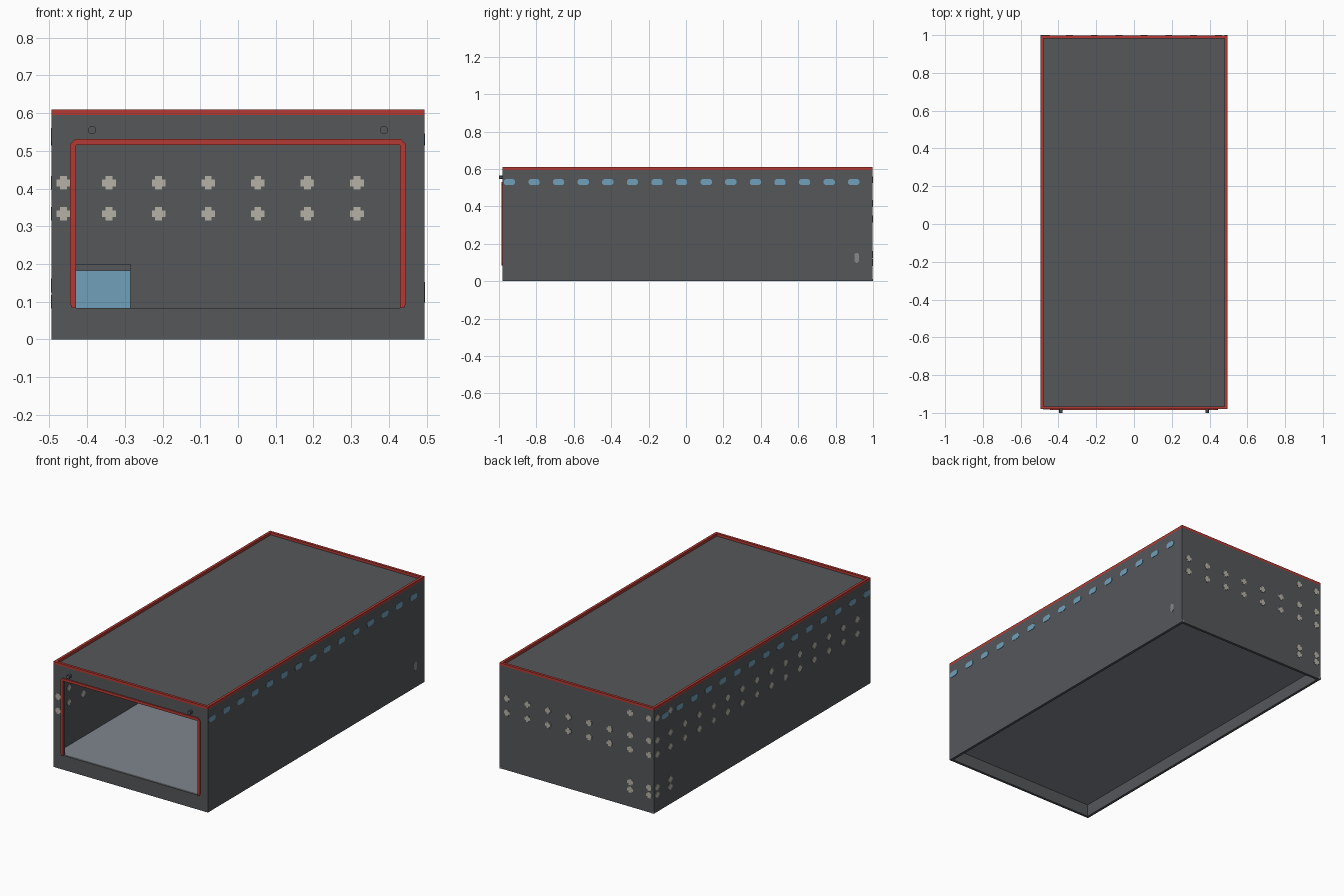
import bpy, bmesh
from mathutils import Vector

if "Cube" in bpy.data.objects:
    bpy.data.objects.remove(bpy.data.objects["Cube"])


def material(name, r, g, b):
    m = bpy.data.materials.new(name)
    m.use_nodes = True
    m.diffuse_color = (r, g, b, 1)
    m.node_tree.nodes["Principled BSDF"].inputs["Base Color"].default_value = (r, g, b, 1)
    return m


GREY = material("wall grey", 0.089, 0.095, 0.102)
RED = material("trim red", 0.456, 0.042, 0.033)
BEIGE = material("vent beige", 0.462, 0.445, 0.381)
BLUE = material("slot blue", 0.162, 0.352, 0.491)
FLOOR = material("floor grey", 0.212, 0.235, 0.27)
SILVER = material("fitting grey", 0.235, 0.246, 0.254)


def prisms(name, outlines, axis, lo, hi, mat, hole=None):
    """Extrude 2D outlines along an axis; hole needs as many points as its outline."""
    bm = bmesh.new()

    def point(p, d):
        u, v = p
        return Vector({"x": (d, u, v), "y": (u, d, v), "z": (u, v, d)}[axis])

    for outline in outlines:
        n = len(outline)
        loops = [[[bm.verts.new(point(p, d)) for p in pts] for d in (lo, hi)]
                 for pts in ([outline, hole] if hole else [outline])]
        for a, b in loops:
            for i in range(n):
                j = (i + 1) % n
                bm.faces.new((a[i], a[j], b[j], b[i]))
        for side in (0, 1):
            if hole:
                a, b = loops[0][side], loops[1][side]
                for i in range(n):
                    j = (i + 1) % n
                    bm.faces.new((a[i], a[j], b[j], b[i]))
            else:
                bm.faces.new(loops[0][side])
    bmesh.ops.recalc_face_normals(bm, faces=bm.faces)
    mesh = bpy.data.meshes.new(name)
    bm.to_mesh(mesh)
    bm.free()
    mesh.materials.append(mat)
    ob = bpy.data.objects.new(name, mesh)
    bpy.context.collection.objects.link(ob)
    return ob


def rect(u0, u1, v0, v1):
    return [(u0, v0), (u1, v0), (u1, v1), (u0, v1)]


def cross(u, v, r=0.018):
    a = r / 2
    quarter = [(r, -a), (r, a), (a, a)]
    pts = []
    for _ in range(4):
        pts += quarter
        quarter = [(-y, x) for x, y in quarter]
    return [(u + x, v + y) for x, y in pts]


def octagon(u, v, w, h, c=0.009):
    pts = [(w, c - h), (w, h - c), (w - c, h), (c - w, h),
           (-w, h - c), (-w, c - h), (c - w, -h), (w - c, -h)]
    return [(u + x, v + y) for x, y in pts]


X, FRONT, BACK, TOP = 0.494, -0.98, 0.998, 0.61
T = 0.015                      # wall thickness
DECK = 0.595                   # underside of the red rim
SILL, HEAD, JAMB = 0.083, 0.515, 0.43

# Shell
for side, s in (("left", 1), ("right", -1)):
    lo, hi = sorted((s * (X - T), s * X))
    prisms(side + "_wall", [rect(FRONT + T, BACK - T, 0, DECK)], "x", lo, hi, GREY)
prisms("back_wall", [rect(-X, X, 0, DECK)], "y", BACK - T, BACK, GREY)
prisms("front_wall", [rect(-X, X, 0, DECK)], "y", FRONT, FRONT + T, GREY,
       hole=rect(-JAMB, JAMB, SILL, HEAD))
inner = rect(-X + T, X - T, FRONT + T, BACK - T)
prisms("floor", [inner], "z", SILL - 0.012, SILL, FLOOR)
prisms("roof", [inner], "z", DECK - 0.015, DECK, GREY)
prisms("roof_trim", [rect(-X, X, FRONT, BACK)], "z", DECK, TOP, RED, hole=inner)

# Red arch around the opening, with clipped outer corners
w, h, c = JAMB + 0.016, HEAD + 0.016, 0.014
half = [(JAMB, HEAD), (JAMB, SILL), (w - 0.006, SILL), (w, SILL + c), (w, h - c), (w - c, h)]
prisms("opening_trim", [half + [(-x, z) for x, z in reversed(half)]], "y",
       FRONT - 0.006, FRONT + 0.004, RED)

# Equipment box in the rear corner
prisms("corner_box", [rect(-X + T, -0.285, 0.8, BACK - T)], "z", SILL, 0.2, GREY)
prisms("corner_box_panel", [rect(-X + T, -0.285, SILL, 0.183)], "y", 0.796, 0.8, BLUE)

# Vent crosses, shown on both faces of each wall
PITCH = 0.1315
rows, extra = (0.415, 0.333), (0.543, 0.143, 0.1)
back_cols = [0.447 - i * PITCH for i in range(7)] + [-0.463]
back = [cross(x, z) for x in back_cols for z in rows]
back += [cross(x, z) for x in back_cols[-2:] for z in extra]
side_cols = [-0.86 + i * PITCH for i in range(14)] + [0.967]
flank = [cross(y, z) for y in side_cols for z in rows]
flank += [cross(y, z) for y in side_cols[-2:] for z in extra]
front = [cross(-0.463, z) for z in rows]
slots = [octagon(-0.944 + i * PITCH, 0.53, 0.03, 0.016) for i in range(15)]
P = 0.002                      # plate relief


def two_sided(name, shapes, axis, outer, inside, mat):
    for label, d in (("outer", outer), ("inner", inside)):
        prisms(f"{name}_{label}", shapes, axis, d - P, d + P, mat)


two_sided("back_vents", back, "y", BACK, BACK - T, BEIGE)
two_sided("side_vents", flank, "x", -X, -X + T, BEIGE)
two_sided("front_vents", front, "y", FRONT, FRONT + T, BEIGE)
two_sided("left_slots", slots, "x", X, X - T, BLUE)
two_sided("right_slots", slots, "x", -X, -X + T, BLUE)

# Small fittings
prisms("cable_port", [octagon(0.913, 0.125, 0.013, 0.027)], "x", X - P, X + P, SILVER)
prisms("front_pegs", [octagon(x, 0.555, 0.009, 0.009, 0.003) for x in (-0.387, 0.387)],
       "y", -1.0, FRONT, GREY)
prisms("rear_feet", [rect(x - 0.008, x + 0.008, 0, 0.012) for x in (-X + 0.008, X - 0.008)],
       "y", BACK, 1.0, SILVER)
